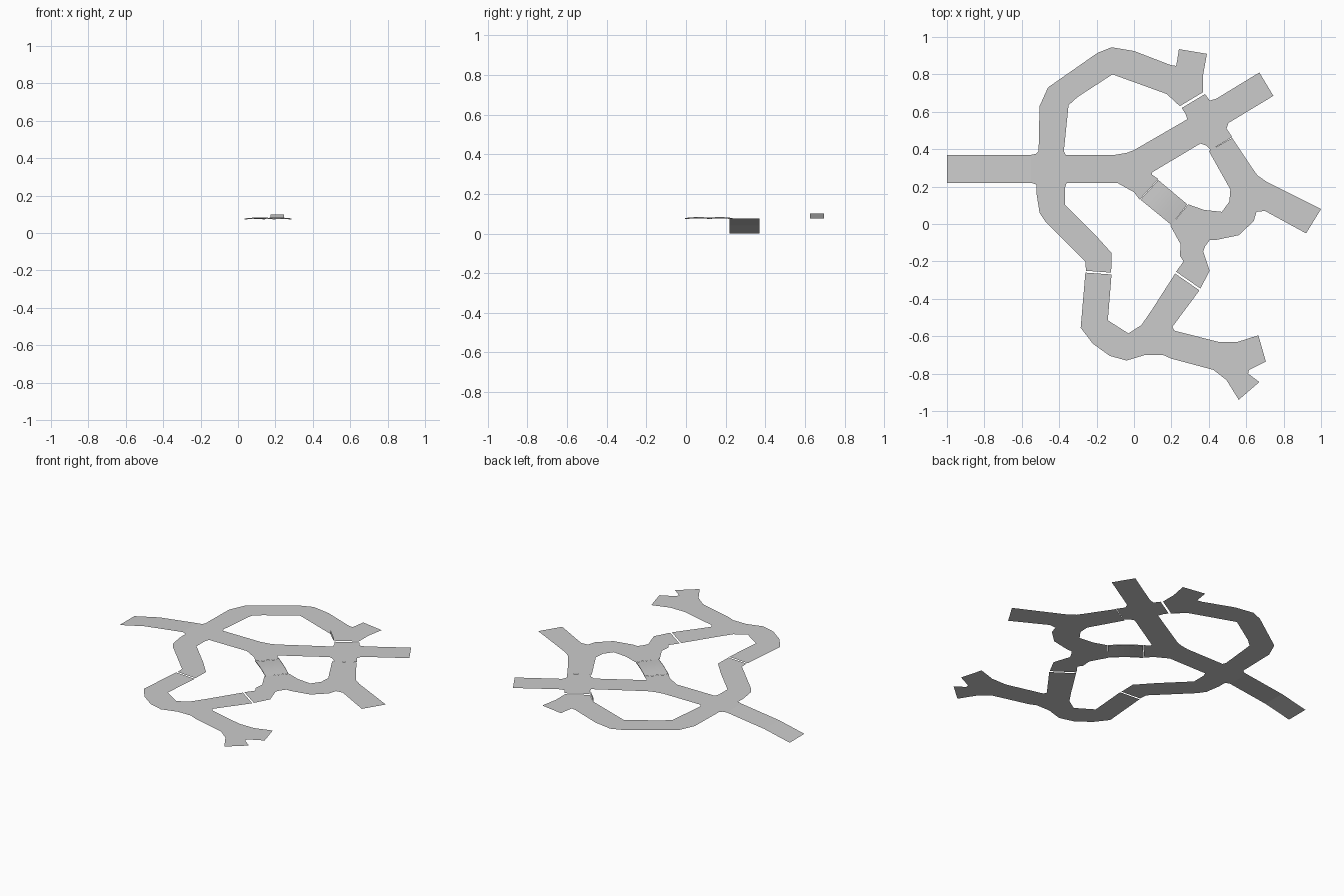
import bpy, bmesh
from math import sin, pi
from mathutils import Vector

Z = 0.075  # height of the road deck


def make(name, faces, smooth=False):
    """Object from a list of faces, each a list of 3D points."""
    bm = bmesh.new()
    for pts in faces:
        bm.faces.new([bm.verts.new(p) for p in pts])
    bmesh.ops.remove_doubles(bm, verts=bm.verts[:], dist=1e-5)
    bmesh.ops.triangulate(bm, faces=[f for f in bm.faces if len(f.verts) > 4])
    for f in bm.faces:
        f.normal_update()
        if f.normal.z < -0.1:
            f.normal_flip()
        f.smooth = smooth
    me = bpy.data.meshes.new(name)
    bm.to_mesh(me)
    bm.free()
    ob = bpy.data.objects.new(name, me)
    bpy.context.collection.objects.link(ob)
    return ob


def road(name, outline):
    """Flat road section from its plan outline."""
    return make(name, [[(x, y, Z) for x, y in outline]])


# sloping entry road in two grades
stations = [(-1, 0), (-.82, .04), (-.55, Z)]
make("entry_ramp", [[(a, .22, za), (b, .22, zb), (b, .37, zb), (a, .37, za)]
                    for (a, za), (b, zb) in zip(stations, stations[1:])])

# main road with west crossing and north-east crossing
road("main_road", [
    (-.55, .37), (-.525, .375), (-.51, .39), (-.375, .39), (-.365, .37), (-.10, .37),
    (-.04, .38), (0, .395), (.285, .56), (.275, .59), (.255, .62), (.38, .695),
    (.405, .66), (.44, .67), (.67, .81), (.745, .685), (.505, .54), (.495, .51),
    (.525, .465), (.41, .395), (.385, .42), (.355, .43), (.095, .275), (.095, .265),
    (.13, .24), (.03, .13), (0, .17), (-.09, .22), (-.36, .22), (-.37, .19),
    (-.37, .155), (-.52, .155), (-.52, .21), (-.55, .22)])

# curved northern road with side stub
road("north_loop", [
    (-.375, .39), (-.51, .39), (-.505, .63), (-.46, .73), (-.195, .915), (-.12, .945),
    (0, .925), (.195, .85), (.225, .845), (.23, .87), (.24, .935), (.39, .91),
    (.37, .80), (.37, .705), (.245, .63), (.175, .695), (-.115, .80), (-.30, .68),
    (-.35, .635)])

# eastern road with side arm
road("east_road", [
    (.40, .39), (.525, .46), (.635, .295), (.66, .26), (.71, .225), (1, .08),
    (.92, -.05), (.70, .07), (.655, .065), (.64, .015), (.56, -.06), (.44, -.085),
    (.405, -.085), (.38, -.12), (.37, -.145), (.245, -.17), (.25, -.11), (.195, -.01),
    (.29, .105), (.375, .075), (.47, .065), (.51, .12), (.515, .185)])

# short link south of the bridge
road("south_link", [
    (.245, -.17), (.37, -.145), (.405, -.25), (.355, -.345), (.225, -.255), (.265, -.2)])

# southern road with forked end
road("south_road", [
    (.22, -.265), (.35, -.355), (.205, -.55), (.215, -.57), (.45, -.63), (.555, -.63),
    (.665, -.595), (.705, -.735), (.615, -.78), (.61, -.80), (.67, -.845), (.56, -.94),
    (.495, -.835), (.425, -.78), (.20, -.72), (.155, -.70), (.06, -.70), (-.04, -.73),
    (-.13, -.705), (-.22, -.64), (-.285, -.555), (-.26, -.26), (-.12, -.27),
    (-.14, -.515), (-.03, -.585), (.04, -.54), (.095, -.46)])

# winding south-west road
road("south_west_road", [
    (-.52, .155), (-.37, .155), (-.37, .105), (-.21, -.055), (-.12, -.155),
    (-.122, -.26), (-.257, -.25), (-.26, -.2), (-.475, .015), (-.505, .06)])

# gently arched bridge deck
N = 8
w0, w1 = Vector((.035, .13)), Vector((.20, -.005))
e0, e1 = Vector((.13, .235)), Vector((.285, .105))


def rail(a, b, lift=0.0):
    return [Vector((*a.lerp(b, i / N), Z + .005 * sin(pi * i / N) + lift)) for i in range(N + 1)]


west, east = rail(w0, w1), rail(e0, e1)
make("bridge_deck", [[west[i], west[i + 1], east[i + 1], east[i]] for i in range(N)], True)

# low curbs on both bridge sides
for name, a, b in (("bridge_curb_west", w0, w1), ("bridge_curb_east", e0, e1)):
    low, top = rail(a, b, -.003), rail(a, b, .003)
    make(name, [[low[i], low[i + 1], top[i + 1], top[i]] for i in range(N)])

# upright barrier on the inside of the northern bend
make("bend_barrier", [[(.175, .695, Z), (.245, .625, Z), (.245, .625, .10), (.175, .695, .10)]])
